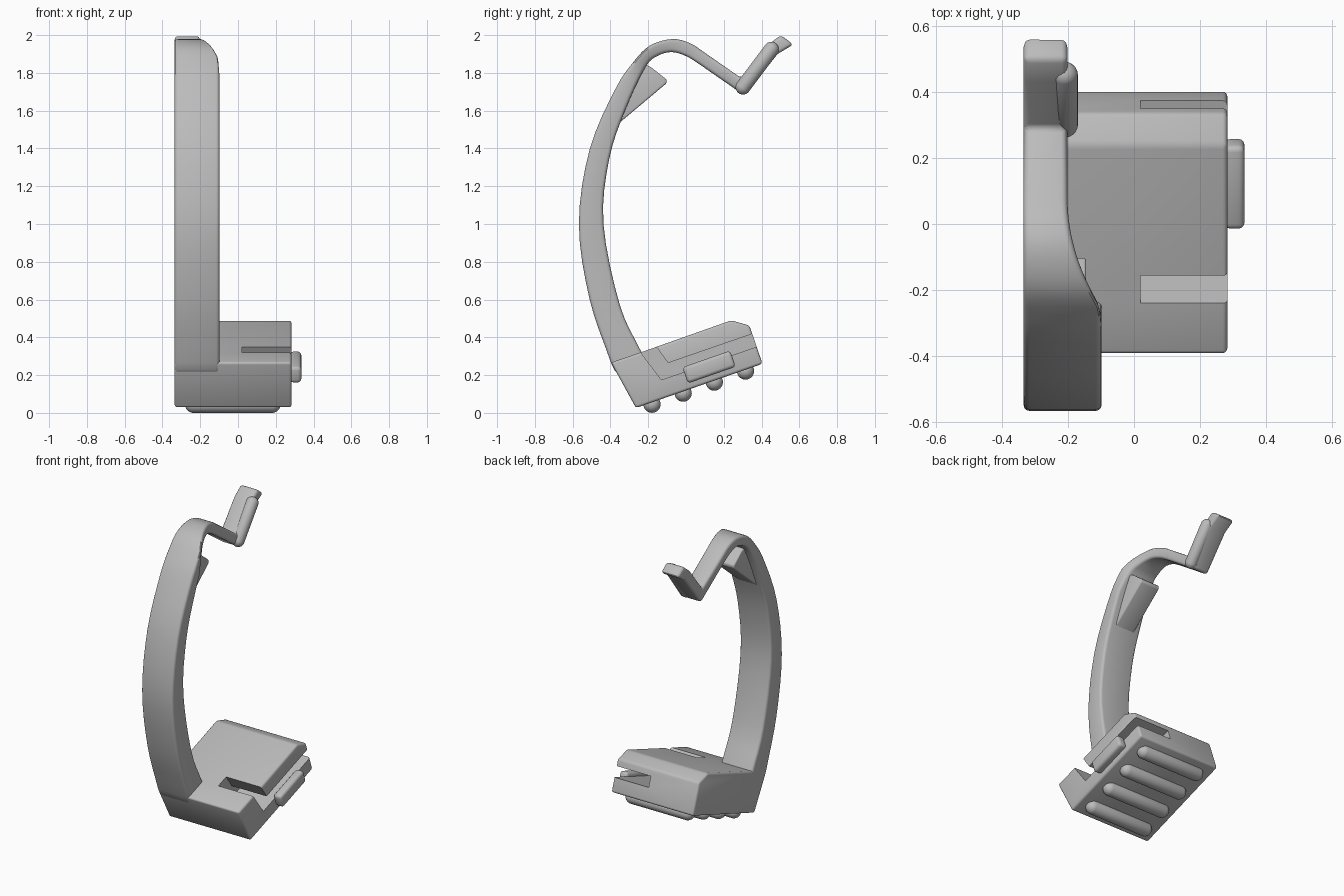
import bpy, bmesh, math
from mathutils import Vector, Matrix

old = bpy.data.objects.get("Cube")
if old:
    bpy.data.objects.remove(old, do_unlink=True)

GREY = (0.5, 0.5, 0.5, 1)
grey = bpy.data.materials.new("plain grey")
grey.use_nodes = True
grey.diffuse_color = GREY
grey.node_tree.nodes["Principled BSDF"].inputs["Base Color"].default_value = GREY

LEFT, RIGHT = -0.335, 0.283      # overall sides of the base
TILT = math.radians(19.2)        # slope of the base


def finish(name, bm, bevel=0.0, smooth=True):
    """Turn a bmesh into a named object, with rounded edges."""
    bmesh.ops.recalc_face_normals(bm, faces=bm.faces)
    mesh = bpy.data.meshes.new(name)
    bm.to_mesh(mesh)
    bm.free()
    mesh.materials.append(grey)
    ob = bpy.data.objects.new(name, mesh)
    bpy.context.collection.objects.link(ob)
    bpy.ops.object.select_all(action='DESELECT')
    ob.select_set(True)
    bpy.context.view_layer.objects.active = ob
    if bevel:
        mod = ob.modifiers.new("rounded edges", 'BEVEL')
        mod.width, mod.segments = bevel, 3
        mod.limit_method, mod.angle_limit = 'ANGLE', math.radians(35)
        bpy.ops.object.modifier_apply(modifier=mod.name)
    if smooth:
        bpy.ops.object.shade_smooth_by_angle(angle=math.radians(35))
    return ob


def prism(name, profile, x0, x1, bevel=0.0, smooth=True):
    """Extrude a (y, z) profile along x."""
    bm = bmesh.new()
    face = bm.faces.new([bm.verts.new((x0, y, z)) for y, z in profile])
    out = bmesh.ops.extrude_face_region(bm, geom=[face])
    moved = [g for g in out["geom"] if isinstance(g, bmesh.types.BMVert)]
    bmesh.ops.translate(bm, verts=moved, vec=(x1 - x0, 0, 0))
    return finish(name, bm, bevel, smooth)


def capsule(name, a, b, radius):
    """Round-ended rod whose end spheres are centred on a and b."""
    a, b = Vector(a), Vector(b)
    bm = bmesh.new()
    bmesh.ops.create_uvsphere(bm, u_segments=24, v_segments=11, radius=radius)
    half = (b - a).length / 2
    for v in bm.verts:
        v.co.z += math.copysign(half, v.co.z)
    turn = (b - a).to_track_quat('Z', 'Y').to_matrix().to_4x4()
    bm.transform(Matrix.Translation((a + b) / 2) @ turn)
    return finish(name, bm)


def spline(points, steps):
    """Catmull-Rom curve through the points."""
    p = [Vector(q) for q in points]
    p = [2 * p[0] - p[1]] + p + [2 * p[-1] - p[-2]]
    curve = []
    for i in range(1, len(p) - 2):
        for k in range(steps):
            t = k / steps
            curve.append(0.5 * (2 * p[i] + (p[i + 1] - p[i - 1]) * t
                + (2 * p[i - 1] - 5 * p[i] + 4 * p[i + 1] - p[i + 2]) * t ** 2
                + (3 * p[i] - p[i - 1] - 3 * p[i + 1] + p[i + 2]) * t ** 3))
    return curve + [p[-2]]


# Curved arm: outer and inner edge at each station, then the straight hook
outer = [(-.397, .265), (-.51, .6), (-.567, 1.0), (-.51, 1.395), (-.375, 1.713),
         (-.275, 1.862), (-.19, 1.945), (-.075, 1.979), (.02, 1.958), (.095, 1.91)]
inner = [(-.235, .32), (-.35, .57), (-.437, 1.0), (-.407, 1.342), (-.32, 1.607),
         (-.215, 1.83), (-.15, 1.89), (-.075, 1.91), (0, 1.889), (.065, 1.85)]
outer = [Vector((-.37, .21))] + spline(outer, 4)
inner = [Vector((-.21, .265))] + spline(inner, 4)
for o, i in [((.292, 1.773), (.31, 1.68)), ((.43, 1.945), (.485, 1.9)),
             ((.502, 2.0), (.568, 1.95))]:
    outer.append(Vector(o))
    inner.append(Vector(i))


def right_edge(p):
    """The arm narrows smoothly over its crown."""
    t = 0 if p.y < 1.4 else min(1, max(0, (p.x + .26) / .34))
    return -0.098 - 0.104 * (1 - (1 - t) ** 2)


bm = bmesh.new()
rings = []
for o, i in zip(outer, inner):
    rings.append([bm.verts.new(c) for c in (
        (LEFT, o.x, o.y), (right_edge(o), o.x, o.y),
        (right_edge(i), i.x, i.y), (LEFT, i.x, i.y))])
for a, b in zip(rings, rings[1:]):
    for k in range(4):
        bm.faces.new((a[k], a[(k + 1) % 4], b[(k + 1) % 4], b[k]))
bm.faces.new(rings[0])
bm.faces.new(rings[-1])
finish("arm_and_hook", bm, 0.018)

# Trigger fin under the crown and round-ended pad on the hook
prism("trigger_fin", [(-.385, 1.51), (-.365, 1.525), (-.103, 1.745), (-.103, 1.765),
                      (-.185, 1.83), (-.25, 1.86), (-.33, 1.7)], -.29, -.145, 0.008)
capsule("hook_pad", (-.21, .302, 1.725), (-.21, .452, 1.925), 0.04)

# Tilted base, with an L-shaped slot cut into its right side
base = prism("base", [(-.265, .026), (.405, .26), (.336, .462), (.24, .49),
                      (-.235, .322), (-.397, .267)], LEFT, RIGHT, 0.014)
cutter = prism("slot_cutter", [(-.278, .37), (-.13, .175), (.46, .38), (.46, .456),
                               (-.095, .264), (-.19, .396)], .02, .4, smooth=False)
cutter.hide_render = True
mod = base.modifiers.new("slot", 'BOOLEAN')
mod.object, mod.operation, mod.solver = cutter, 'DIFFERENCE', 'EXACT'
bpy.context.view_layer.objects.active = base
bpy.ops.object.modifier_apply(modifier=mod.name)
bpy.data.objects.remove(cutter, do_unlink=True)

# Side button
bm = bmesh.new()
bmesh.ops.create_cube(bm, size=1, matrix=Matrix.Translation((.305, .122, .243))
                      @ Matrix.Rotation(TILT, 4, 'X') @ Matrix.Diagonal((.06, .268, .09, 1)))
finish("side_button", bm, 0.018)

# Four grip rods under the base
for n in range(4):
    y, z = -.18 + .165 * n, .046 + .0585 * n
    capsule(f"grip_rod_{n + 1}", (-.235, y, z), (.18, y, z), 0.046)
